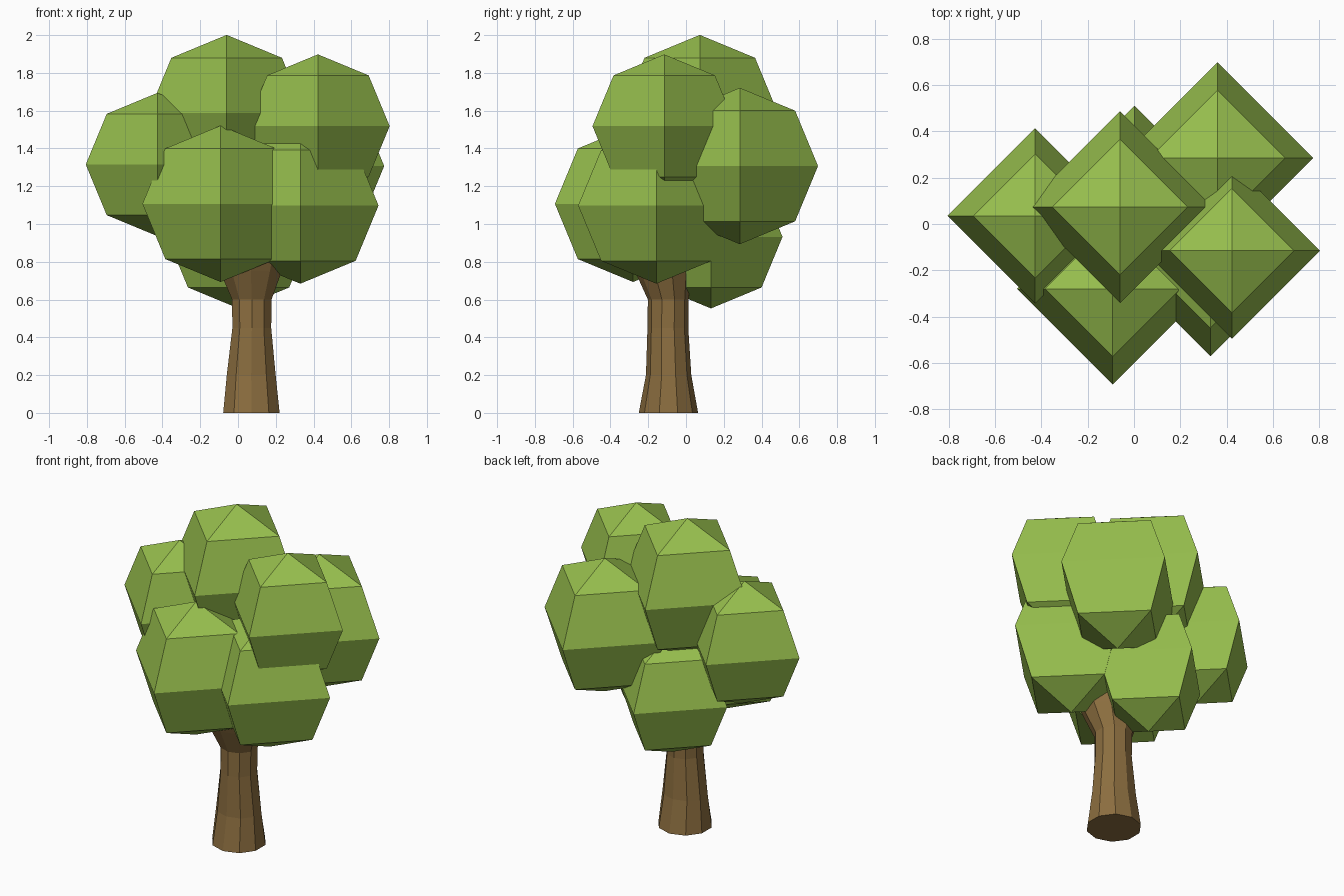
import bpy, bmesh
from math import sin, cos, pi
from mathutils import Matrix, Vector

if "Cube" in bpy.data.objects:
    bpy.data.objects.remove(bpy.data.objects["Cube"])


def material(name, rgb):
    m = bpy.data.materials.new(name)
    m.diffuse_color = (*rgb, 1)
    m.use_nodes = True
    m.node_tree.nodes["Principled BSDF"].inputs["Base Color"].default_value = m.diffuse_color
    return m


def add_object(name, bm, mat):
    bmesh.ops.recalc_face_normals(bm, faces=bm.faces)
    me = bpy.data.meshes.new(name)
    bm.to_mesh(me)
    bm.free()
    me.materials.append(mat)
    ob = bpy.data.objects.new(name, me)
    bpy.context.collection.objects.link(ob)
    return ob


leaf = material("leaf_green", (0.31, 0.52, 0.075))
bark = material("bark_brown", (0.26, 0.155, 0.05))

# Foliage clumps: four-sided spheres (centre, radius)
clumps = {
    "top": ((-0.06, 0.073, 1.587), 0.414),
    "right_upper": ((0.423, -0.115, 1.518), 0.38),
    "left": ((-0.427, 0.035, 1.315), 0.379),
    "front": ((-0.092, -0.28, 1.107), 0.414),
    "back_right": ((0.36, 0.285, 1.307), 0.414),
    "right_lower": ((0.33, -0.157, 1.098), 0.414),
    "back_lower": ((0.003, 0.132, 0.932), 0.379),
}
for name, (centre, radius) in clumps.items():
    bm = bmesh.new()
    bmesh.ops.create_uvsphere(bm, u_segments=4, v_segments=4, radius=radius,
                              matrix=Matrix.Translation(Vector(centre)))
    add_object("foliage_" + name, bm, leaf)

# Trunk: ten-sided rings that narrow, then flare into the crown
# (z, centre x, centre y, x radius, y radius)
SIDES = 10
rings = [
    (0.00, 0.071, -0.093, 0.157, 0.157),
    (0.20, 0.070, -0.092, 0.136, 0.120),
    (0.45, 0.073, -0.096, 0.108, 0.108),
    (0.60, 0.073, -0.094, 0.110, 0.108),
    (0.75, 0.068, -0.120, 0.172, 0.150),
    (0.88, 0.065, -0.140, 0.215, 0.185),
]
bm = bmesh.new()
loops = []
for z, cx, cy, rx, ry in rings:
    loops.append([bm.verts.new((cx + rx * sin(2 * pi * i / SIDES),
                                cy - ry * cos(2 * pi * i / SIDES), z))
                  for i in range(SIDES)])
for low, high in zip(loops, loops[1:]):
    for i in range(SIDES):
        j = (i + 1) % SIDES
        bm.faces.new((low[i], low[j], high[j], high[i]))
bm.faces.new(loops[0])
bm.faces.new(loops[-1])
add_object("trunk", bm, bark)
